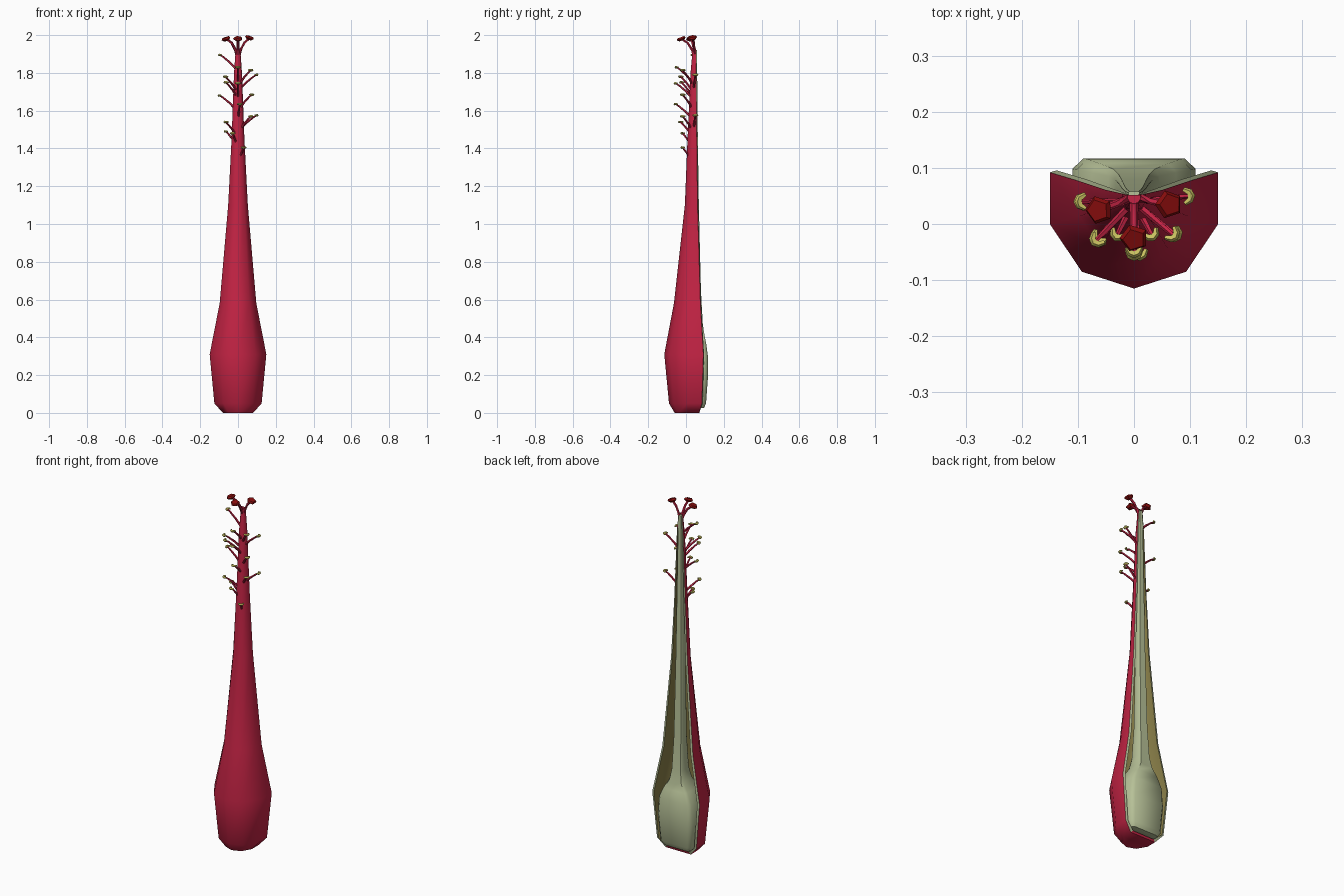
import bpy, bmesh, math
from mathutils import Vector

if "Cube" in bpy.data.objects:
    bpy.data.objects.remove(bpy.data.objects["Cube"])


def material(name, rgb):
    m = bpy.data.materials.new(name)
    m.diffuse_color = (*rgb, 1)
    m.use_nodes = True
    m.node_tree.nodes["Principled BSDF"].inputs["Base Color"].default_value = m.diffuse_color
    return m


RED = material("crimson", (0.55, 0.017, 0.058))
GREEN = material("pale green", (0.47, 0.53, 0.31))
OLIVE = material("olive", (0.25, 0.21, 0.065))
YELLOW = material("pollen yellow", (0.60, 0.55, 0.12))
DARK = material("dark red", (0.25, 0.004, 0.004))


def finish(name, bm, mats, angle=50):
    bmesh.ops.remove_doubles(bm, verts=bm.verts, dist=0.0001)
    me = bpy.data.meshes.new(name)
    bm.to_mesh(me)
    bm.free()
    ob = bpy.data.objects.new(name, me)
    bpy.context.collection.objects.link(ob)
    for m in mats:
        me.materials.append(m)
    bpy.ops.object.select_all(action='DESELECT')
    ob.select_set(True)
    bpy.context.view_layer.objects.active = ob
    bpy.ops.object.shade_smooth_by_angle(angle=math.radians(angle))
    return ob


def skin(bm, a, b, closed=False, mat=0, flip=False):
    """Quads between two rows of vertices."""
    n = len(a)
    for i in range(n if closed else n - 1):
        j = (i + 1) % n
        q = [a[i], a[j], b[j], b[i]]
        bm.faces.new(q[::-1] if flip else q).material_index = mat


def tube(bm, points, radii, sides=6, mat=0):
    """Capped tube along a path."""
    pts = [Vector(p) for p in points]
    rows = []
    for i, p in enumerate(pts):
        d = (pts[min(i + 1, len(pts) - 1)] - pts[max(i - 1, 0)]).normalized()
        ref = Vector((0, 0, 1)) if abs(d.z) < 0.9 else Vector((0, 1, 0))
        u = d.cross(ref).normalized()
        v = d.cross(u)
        ring = [2 * math.pi * k / sides for k in range(sides)]
        rows.append([bm.verts.new(p + radii[i] * (u * math.cos(t) + v * math.sin(t)))
                     for t in ring])
    for a, b in zip(rows, rows[1:]):
        skin(bm, a, b, True, mat)
    bm.faces.new(rows[0][::-1]).material_index = mat
    bm.faces.new(rows[-1]).material_index = mat


# Open shell: z, half width, front y, rim y
SHELL = [(0.0, 0.08, -0.06, 0.07), (0.05, 0.125, -0.09, 0.084),
         (0.31, 0.15, -0.115, 0.092), (0.58, 0.097, -0.064, 0.076),
         (1.1, 0.052, -0.006, 0.061), (1.45, 0.034, 0.008, 0.057),
         (1.8, 0.021, 0.024, 0.054), (1.93, 0.012, 0.036, 0.052)]
SECTION = [(-1, 0), (-1, 0.445), (-0.62, 0.855), (0, 1),
           (0.62, 0.855), (1, 0.445), (1, 0)]


def shell_row(bm, z, w, front, rim):
    return [bm.verts.new((x * w, rim + t * (front - rim), z)) for x, t in SECTION]


bm = bmesh.new()
outer, inner = [], []
for z, w, front, rim in SHELL:
    g = min(0.012, w * 0.2)
    outer.append(shell_row(bm, z, w, front, rim))
    inner.append(shell_row(bm, max(z, 0.012), w - g, front + g, rim + 0.3 * g))
for k in range(len(SHELL) - 1):
    skin(bm, outer[k], outer[k + 1], mat=0)
    skin(bm, inner[k], inner[k + 1], mat=1, flip=True)
    for e in (0, -1):                       # cut rim
        skin(bm, [outer[k][e], inner[k][e]], [outer[k + 1][e], inner[k + 1][e]],
             mat=2, flip=(e == 0))
bm.faces.new(outer[0][::-1]).material_index = 0
bm.faces.new(inner[0]).material_index = 1
bm.faces.new(outer[-1]).material_index = 0
bm.faces.new([outer[0][0], inner[0][0], inner[0][-1], outer[0][-1]]).material_index = 0
finish("outer_shell", bm, [RED, OLIVE, GREEN])

# Ovary and style: z, half width, back y, front y
CORE = [(0.025, 0.085, 0.095, 0.0), (0.05, 0.10, 0.106, -0.02),
        (0.2, 0.11, 0.117, -0.03), (0.3, 0.102, 0.116, -0.03),
        (0.36, 0.075, 0.108, -0.02), (0.41, 0.045, 0.098, 0.0),
        (0.47, 0.034, 0.089, 0.015), (0.65, 0.027, 0.079, 0.025),
        (1.1, 0.021, 0.068, 0.03), (1.5, 0.016, 0.062, 0.035),
        (1.92, 0.01, 0.058, 0.042)]
bm = bmesh.new()
rows = []
for z, w, back, front in CORE:
    d = back - front
    half = [(0.82, front), (1, front + 0.2 * d), (1, back - 0.13 * d), (0.82, back)]
    pts = [(x * w, y) for x, y in half] + [(-x * w, y) for x, y in half[::-1]]
    rows.append([bm.verts.new((x, y, z)) for x, y in pts])
for a, b in zip(rows, rows[1:]):
    skin(bm, a, b, True)
bm.faces.new(rows[0][::-1])
bm.faces.new(rows[-1])
finish("ovary_and_style", bm, [GREEN])

# Stamens: curved filaments with bent anthers, given by tip position
TIPS = [(-0.095, 0.04, 1.895), (0, -0.05, 1.83), (0.07, -0.02, 1.815),
        (0.098, 0.05, 1.79), (-0.068, -0.03, 1.78), (0, -0.055, 1.745),
        (-0.065, -0.025, 1.75), (-0.097, 0.04, 1.68), (0.075, -0.02, 1.685),
        (0.01, -0.055, 1.635), (0.098, 0.05, 1.575), (0.07, -0.02, 1.57),
        (-0.066, -0.03, 1.54), (-0.03, -0.02, 1.48), (-0.065, 0.03, 1.49),
        (0.032, -0.02, 1.405)]
filaments, anthers = bmesh.new(), bmesh.new()
for tip in TIPS:
    tip = Vector(tip)
    root = Vector((0, 0.04, tip.z - 0.085))
    out = Vector((tip.x, tip.y - 0.04, 0))
    mid = root + out * 0.45 + Vector((0, 0, 0.045))
    near = root + out * 0.8 + Vector((0, 0, 0.073))
    tube(filaments, [root, mid, near, tip], [0.007, 0.006, 0.005, 0.004], 5)
    o = out.normalized()
    side = Vector((-o.y, o.x, 0))
    tube(anthers, [tip - side * 0.013 - o * 0.009, tip - side * 0.007 + o * 0.001,
                   tip + o * 0.004, tip + side * 0.007 + o * 0.001,
                   tip + side * 0.013 - o * 0.009],
         [0.004, 0.0065, 0.007, 0.0065, 0.004], 5)
finish("filaments", filaments, [RED])
finish("anthers", anthers, [YELLOW])

# Stigma branches with tilted five-sided pads
branches, pads = bmesh.new(), bmesh.new()
for x, y, z in [(-0.062, 0.025, 1.98), (0.062, 0.035, 1.985), (0, -0.025, 1.98)]:
    tip = Vector((x, y, z))
    root = Vector((0, 0.048, 1.87))
    out = Vector((x, y - 0.048, 0))
    tube(branches, [root, root + out * 0.2 + Vector((0, 0, 0.05)),
                    root + out * 0.55 + Vector((0, 0, 0.09)), tip],
         [0.008, 0.008, 0.007, 0.006], 6)
    n = (out.normalized() * 0.35 + Vector((0, 0, 1))).normalized()
    tube(pads, [tip - n * 0.01, tip, tip + n * 0.009], [0.014, 0.026, 0.02], 5)
finish("stigma_branches", branches, [RED])
finish("stigma_pads", pads, [DARK], 30)
